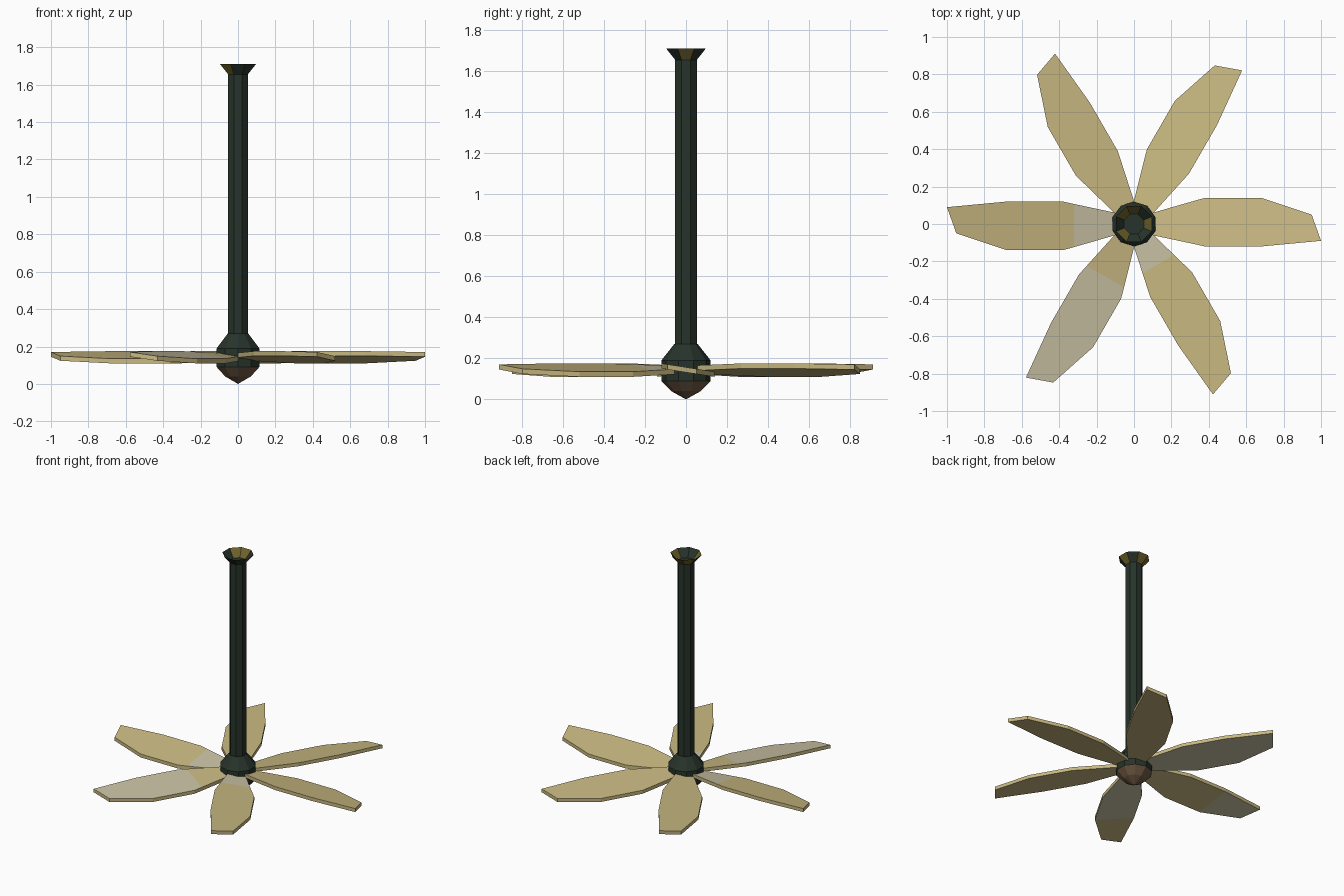
import bpy, bmesh, math
from mathutils import Matrix

if "Cube" in bpy.data.objects:
    bpy.data.objects.remove(bpy.data.objects["Cube"])


def material(name, rgb):
    m = bpy.data.materials.new(name)
    m.diffuse_color = (*rgb, 1)
    m.use_nodes = True
    m.node_tree.nodes["Principled BSDF"].inputs["Base Color"].default_value = m.diffuse_color
    return m


GREEN = material("dark green metal", (0.020, 0.033, 0.023))
BROWN = material("brown cap", (0.16, 0.098, 0.055))
GOLD = material("olive gold", (0.16, 0.125, 0.025))
TAN = material("tan wood", (0.58, 0.48, 0.22))
PALE = material("pale wood", (0.58, 0.53, 0.37))


def finish(bm, name, mats):
    me = bpy.data.meshes.new(name)
    bm.to_mesh(me)
    bm.free()
    for m in mats:
        me.materials.append(m)
    ob = bpy.data.objects.new(name, me)
    bpy.context.collection.objects.link(ob)
    return ob


def lathe(name, profile, sides, mats, rule=None, cap_top=False):
    """Spin (radius, z) points round z; the rule picks a colour per face."""
    bm = bmesh.new()
    rings = []
    for r, z in profile:
        if r == 0:
            rings.append([bm.verts.new((0, 0, z))] * sides)
            continue
        rings.append([bm.verts.new((r * math.cos(a), r * math.sin(a), z))
                      for a in ((i + 0.5) * math.tau / sides for i in range(sides))])
    for a, b in zip(rings, rings[1:]):
        for i in range(sides):
            j = (i + 1) % sides
            vs = list(dict.fromkeys((a[i], a[j], b[j], b[i])))
            bm.faces.new(vs)
    if cap_top:
        bm.faces.new(rings[-1])
    bm.normal_update()
    if rule:
        for f in bm.faces:
            f.material_index = rule(f.calc_center_median())
    return finish(bm, name, mats)


# Hanging rod
lathe("rod", [(0.057, 0.25), (0.057, 1.655)], 8, [GREEN], cap_top=True)


# Open ceiling canopy with gold facets
def canopy_rule(c):
    a = math.degrees(math.atan2(c.y, c.x)) % 360
    return int(a < 30 or 80 < a < 150 or 210 < a < 240)


lathe("ceiling_canopy", [(0.057, 1.655), (0.104, 1.71)], 8, [GREEN, GOLD], canopy_rule)

# Motor hub and the pointed cap below it
lathe("motor_hub", [(0.12, 0.09), (0.12, 0.19), (0.057, 0.27)], 10, [GREEN])
lathe("bottom_cap", [(0, 0), (0.072, 0.04), (0.12, 0.09)], 10, [BROWN])

# Blade stations: trailing (low) and leading (high) edge points
STATIONS = [((0.05, -0.045), (0.05, 0.045)), ((0.10, -0.06), (0.10, 0.06)),
            ((0.25, -0.092), (0.25, 0.103)), ((0.32, -0.107), (0.32, 0.123)),
            ((0.38, -0.12), (0.38, 0.14)), ((0.68, -0.12), (0.68, 0.14)),
            ((1.00, -0.09), (0.95, 0.05))]
# Radial span of the pale wood on each blade's upper and lower side
PALE_TOP = {3: (0, 0.32), 4: (0.32, 1), 5: (0, 0.25)}
PALE_UNDER = {2: (0, 1), 3: (0.7, 1), 4: (0, 0.7)}
HALF, PITCH, HEIGHT = 0.0125, 0.155, 0.144


def blade(k):
    bm = bmesh.new()
    rows = []
    for pair in STATIONS:
        rows.append([bm.verts.new((x, y, HEIGHT - PITCH * y + dz))
                     for dz in (HALF, -HALF) for x, y in pair])
    for a, b in zip(rows, rows[1:]):
        for i, j in ((0, 1), (1, 3), (3, 2), (2, 0)):
            bm.faces.new((a[i], b[i], b[j], a[j]))
    for r in (rows[0], rows[-1]):
        bm.faces.new((r[0], r[1], r[3], r[2]))
    bmesh.ops.recalc_face_normals(bm, faces=bm.faces)
    for f in bm.faces:
        side = PALE_TOP if f.normal.z > 0.5 else PALE_UNDER if f.normal.z < -0.5 else {}
        lo, hi = side.get(k, (2, 2))
        f.material_index = int(lo < f.calc_center_median().x < hi)
    bm.transform(Matrix.Rotation(k * math.tau / 6, 4, 'Z'))
    finish(bm, f"blade_{k + 1}", [TAN, PALE])


# Six pitched blades
for k in range(6):
    blade(k)
